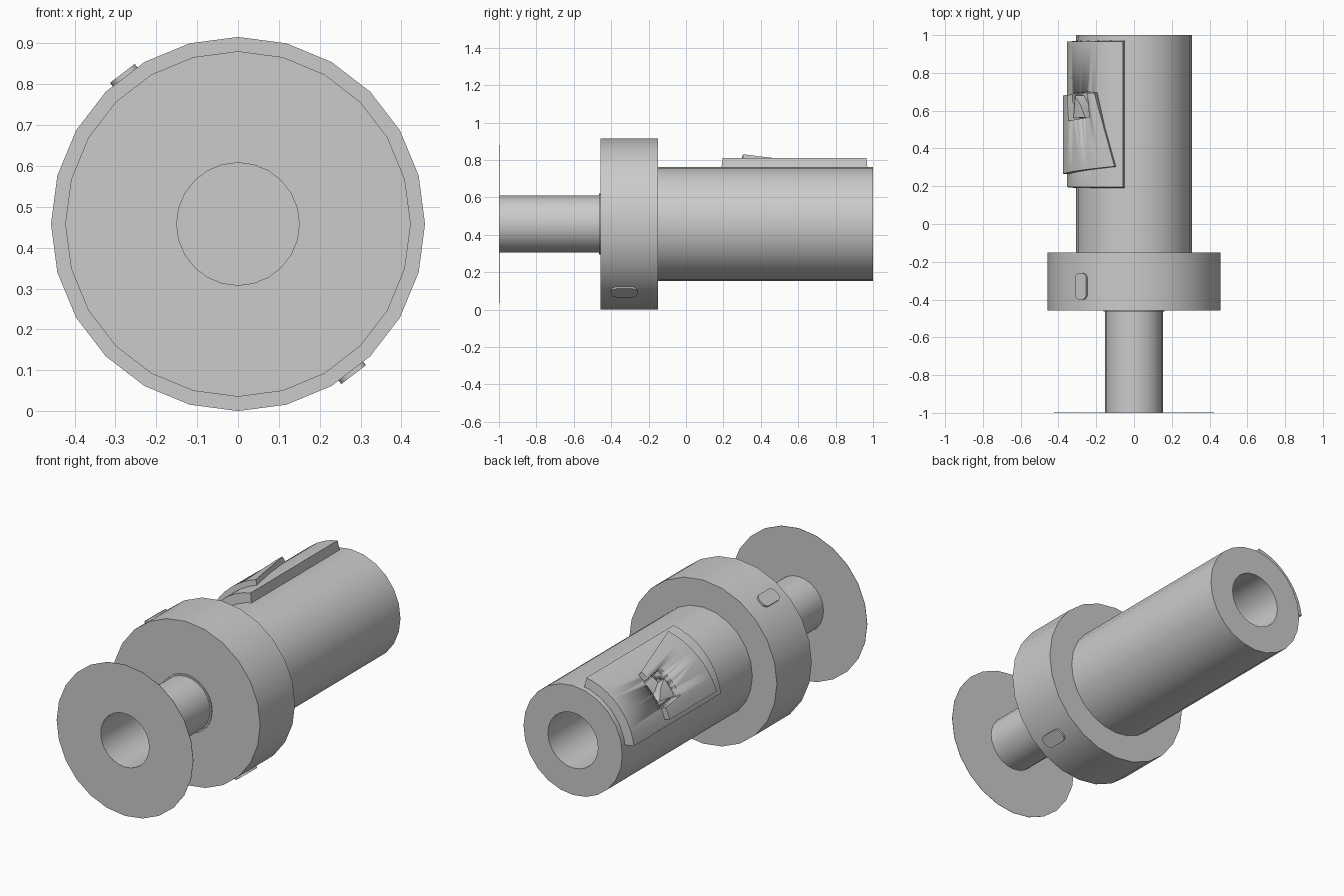
import bpy, bmesh, math

if "Cube" in bpy.data.objects:
    bpy.data.objects.remove(bpy.data.objects["Cube"])

C = 0.458          # height of the common axis
SIDES = 24

grey = bpy.data.materials.new("plain_grey")
grey.diffuse_color = (0.6, 0.6, 0.6, 1)
grey.use_nodes = True
grey.node_tree.nodes["Principled BSDF"].inputs["Base Color"].default_value = grey.diffuse_color


def polar(r, deg, y):
    """Point at radius r, angle measured from straight up towards -x."""
    a = math.radians(deg)
    return (-r * math.sin(a), y, C + r * math.cos(a))


def finish(bm, name, angle=30):
    bmesh.ops.remove_doubles(bm, verts=bm.verts, dist=1e-5)
    bmesh.ops.recalc_face_normals(bm, faces=bm.faces)
    me = bpy.data.meshes.new(name)
    bm.to_mesh(me)
    bm.free()
    ob = bpy.data.objects.new(name, me)
    bpy.context.collection.objects.link(ob)
    me.materials.append(grey)
    bpy.ops.object.select_all(action='DESELECT')
    ob.select_set(True)
    bpy.context.view_layer.objects.active = ob
    bpy.ops.object.shade_smooth_by_angle(angle=math.radians(angle))
    return ob


def lathe(name, profile):
    """Turn (radius, y) points round the axis."""
    bm = bmesh.new()
    rings = [[bm.verts.new(polar(r, i * 360 / SIDES, y)) for i in range(SIDES)]
             for r, y in profile]
    for a, b in zip(rings, rings[1:]):
        for i in range(SIDES):
            j = (i + 1) % SIDES
            bm.faces.new((a[i], a[j], b[j], b[i]))
    bm.faces.new(rings[0])
    bm.faces.new(rings[-1])
    return finish(bm, name)


def curved_plate(name, corners, r_in, r_out, flare=0.0, n=10):
    """Solid wrapped on the barrel; corners (angle, y): two at low y, two at high y."""
    (a0, y0), (a1, y1), (a2, y2), (a3, y3) = corners
    bm = bmesh.new()
    layers = []
    for r, f in ((r_in, flare), (r_out, 0.0)):
        rows = []
        for s in (0, 1):
            row = []
            for k in range(n + 1):
                t = k / n
                lo, hi = ((a0, y0), (a1, y1)) if s == 0 else ((a3, y3), (a2, y2))
                ang = lo[0] + (hi[0] - lo[0]) * t
                y = lo[1] + (hi[1] - lo[1]) * t + (f if s else -f)
                row.append(bm.verts.new(polar(r, ang, y)))
            rows.append(row)
        layers.append(rows)
    inner, outer = layers
    for k in range(n):
        for p, q in ((inner[0], inner[1]), (outer[0], outer[1]),
                     (inner[0], outer[0]), (inner[1], outer[1])):
            bm.faces.new((p[k], p[k + 1], q[k + 1], q[k]))
    for k in (0, n):
        bm.faces.new((inner[0][k], outer[0][k], outer[1][k], inner[1][k]))
    return finish(bm, name)


# Flange and barrel with a deep bore, and a thin lip round the shaft
lathe("barrel_and_flange", [(0.155, 0.0), (0.155, 1.0), (0.306, 1.0), (0.306, -0.15),
                            (0.458, -0.15), (0.458, -0.458), (0.162, -0.458),
                            (0.162, -0.464), (0.152, -0.464)])

# Hollow shaft ending in a thin disc
lathe("shaft_and_disc", [(0.150, -0.02), (0.150, -1.0), (0.423, -1.0), (0.423, -0.998),
                         (0.153, -0.998), (0.153, -0.45)])

# Two stacked cover plates on the upper left of the barrel
plates = [
    curved_plate("base_plate", [(9.5, 0.195), (82, 0.195), (82, 0.965), (9.5, 0.965)],
                 0.295, 0.357, 0.006),
    curved_plate("upper_plate", [(15.5, 0.305), (76, 0.265), (76, 0.68), (33, 0.695)],
                 0.33, 0.387, 0.003),
]

# Notch through the plates
cutter = curved_plate("notch_cutter", [(38, 0.565), (64, 0.545), (66, 0.69), (40, 0.70)],
                      0.28, 0.45)
cutter.hide_render = True
cutter.hide_set(True)
for p in plates:
    m = p.modifiers.new("notch", 'BOOLEAN')
    m.operation = 'DIFFERENCE'
    m.object = cutter
    m.solver = 'EXACT'

# Latch in the notch, reaching through into the bore
curved_plate("latch", [(46, 0.565), (63, 0.56), (60, 0.68), (52, 0.63)], 0.13, 0.36)

# Rounded pads on opposite flats of the flange
for name, ang in (("upper_pad", 37.5), ("lower_pad", 217.5)):
    a = math.radians(ang)
    bm = bmesh.new()
    rings = []
    for h in (0.44, 0.465):
        ring = []
        for sx, sy, start in ((1, 1, 0), (-1, 1, 90), (-1, -1, 180), (1, -1, 270)):
            for k in range(5):
                b = math.radians(start + k * 22.5)
                u = sx * 0.010 + 0.028 * math.cos(b)
                y = -0.33 + sy * 0.042 + 0.028 * math.sin(b)
                ring.append(bm.verts.new((-h * math.sin(a) - u * math.cos(a), y,
                                          C + h * math.cos(a) - u * math.sin(a))))
        bm.faces.new(ring)
        rings.append(ring)
    for i in range(len(rings[0])):
        j = (i + 1) % len(rings[0])
        bm.faces.new((rings[0][i], rings[0][j], rings[1][j], rings[1][i]))
    finish(bm, name)
